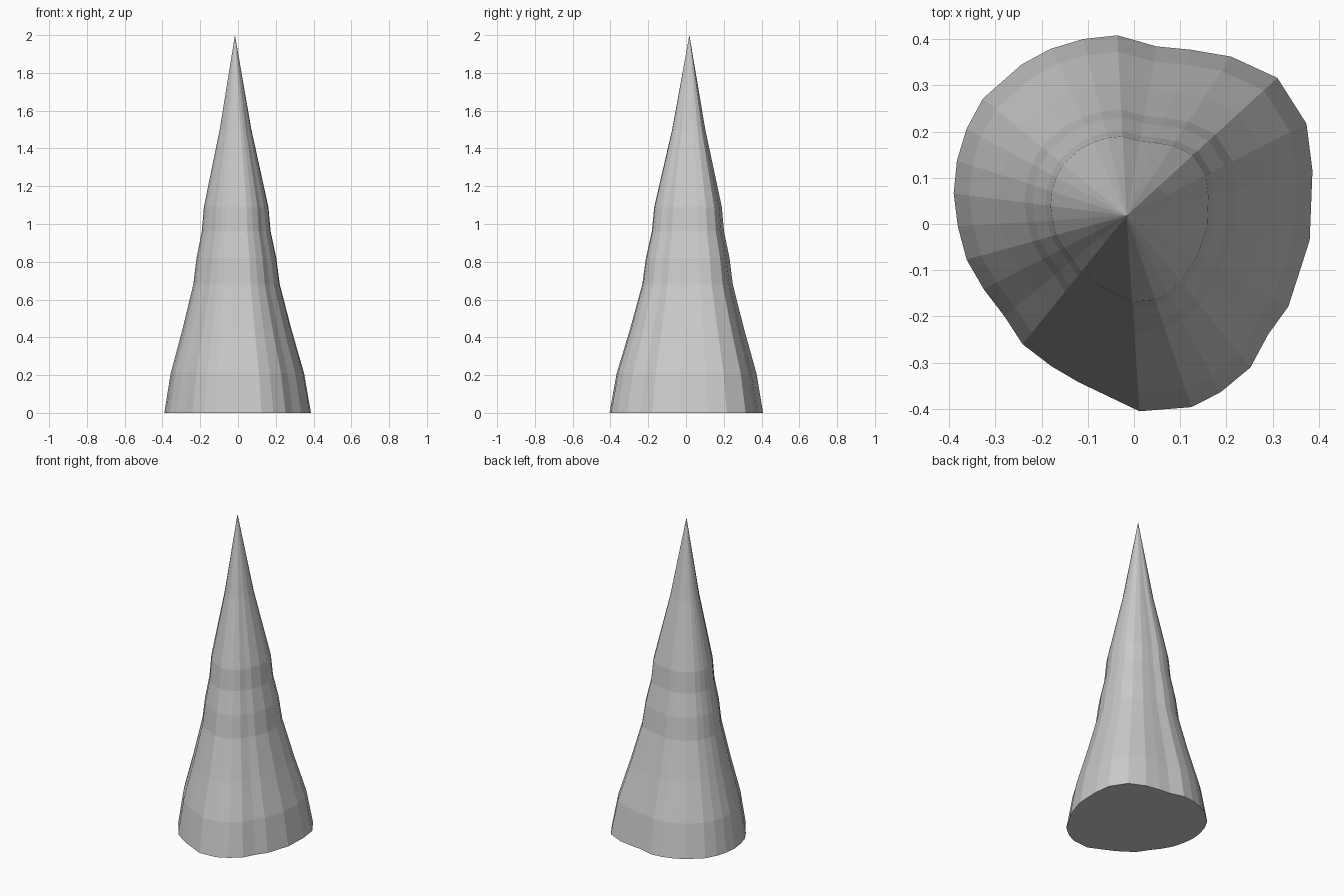
import bpy, bmesh

# Irregular base outline, counterclockwise
outline = [
    (0.38, -0.035), (0.386, 0.115), (0.373, 0.217), (0.31, 0.316),
    (0.21, 0.362), (0.122, 0.377), (0.049, 0.384), (-0.036, 0.408),
    (-0.11, 0.40), (-0.18, 0.379), (-0.243, 0.345), (-0.327, 0.271),
    (-0.362, 0.206), (-0.383, 0.137), (-0.39, 0.066), (-0.381, -0.005),
    (-0.362, -0.077), (-0.325, -0.141), (-0.28, -0.20), (-0.241, -0.26),
    (-0.178, -0.308), (-0.12, -0.342), (0.012, -0.405), (0.124, -0.396),
    (0.187, -0.364), (0.252, -0.31), (0.29, -0.239), (0.334, -0.178),
]
# Height and outline scale of each ring, shrinking towards the tip
rings = [(0.0, 1.0), (0.21, 0.91), (0.44, 0.745), (0.68, 0.59),
         (0.82, 0.544), (0.96, 0.47), (1.09, 0.44), (1.5, 0.216)]
tip = (-0.016, 0.018, 2.0)

bm = bmesh.new()
loops = [[bm.verts.new((tip[0] + (x - tip[0]) * s, tip[1] + (y - tip[1]) * s, z))
          for x, y in outline] for z, s in rings]
n = len(outline)

# Flat underside
bm.faces.new(loops[0][::-1])

# Faceted sides
for low, high in zip(loops, loops[1:]):
    for i in range(n):
        j = (i + 1) % n
        bm.faces.new((low[i], low[j], high[j], high[i]))

# Pointed tip
top = bm.verts.new(tip)
for i in range(n):
    bm.faces.new((loops[-1][i], loops[-1][(i + 1) % n], top))

mesh = bpy.data.meshes.new("rock_spike")
bm.to_mesh(mesh)
bm.free()
bpy.context.collection.objects.link(bpy.data.objects.new("rock_spike", mesh))
